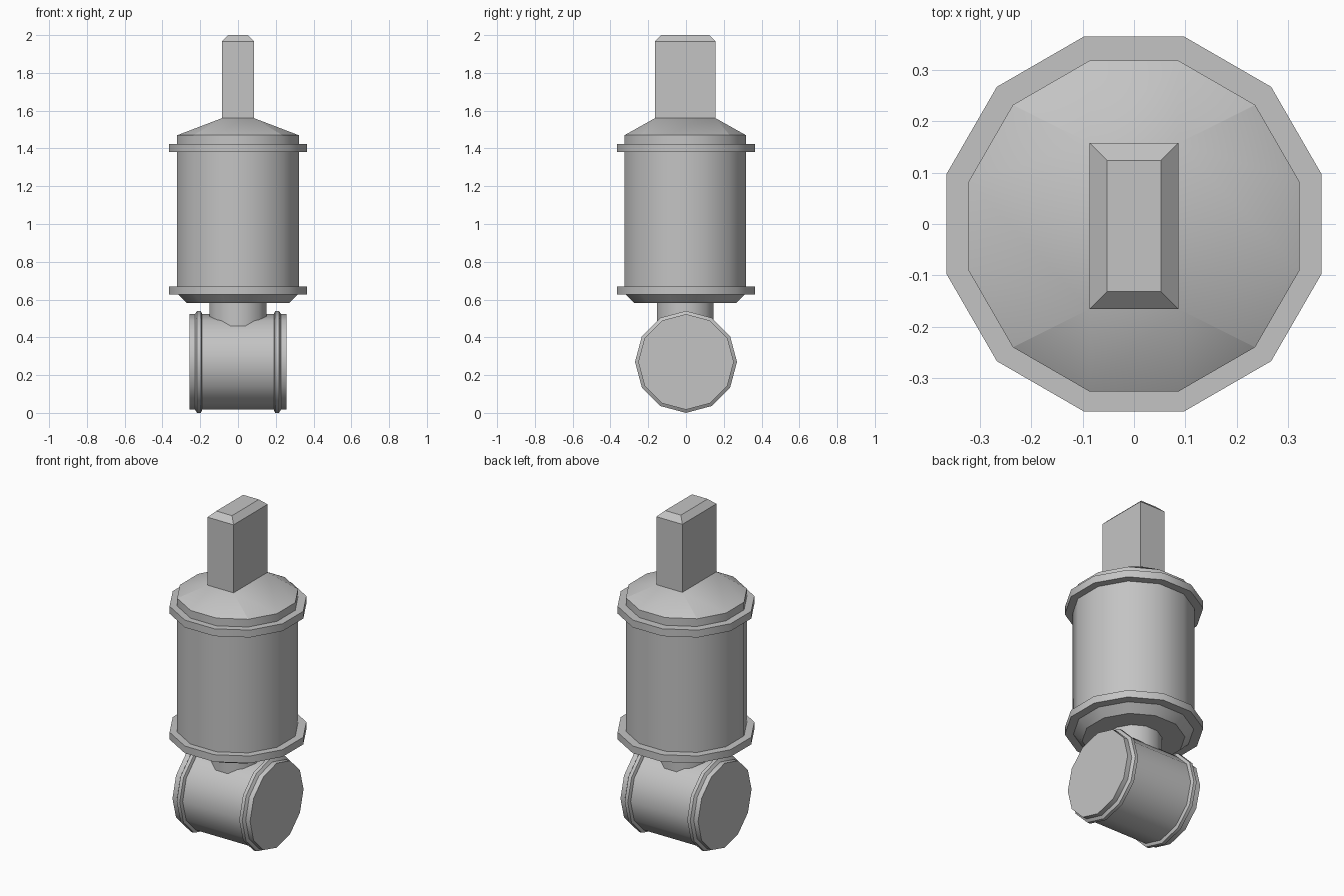
import bpy, bmesh
from math import cos, sin, pi, radians
from mathutils import Matrix

old = bpy.data.objects.get("Cube")
if old:
    bpy.data.objects.remove(old, do_unlink=True)

SIDES = 12
Y = -0.004          # drum axis offset
PIPE_Z = 0.27       # height of the cross pipe axis

grey = bpy.data.materials.new("plain_grey")
grey.use_nodes = True
color = (0.55, 0.55, 0.55, 1)
grey.diffuse_color = color
grey.node_tree.nodes["Principled BSDF"].inputs["Base Color"].default_value = color


def finish(name, bm):
    bmesh.ops.recalc_face_normals(bm, faces=bm.faces[:])
    mesh = bpy.data.meshes.new(name)
    bm.to_mesh(mesh)
    bm.free()
    mesh.materials.append(grey)
    obj = bpy.data.objects.new(name, mesh)
    bpy.context.collection.objects.link(obj)
    bpy.ops.object.select_all(action='DESELECT')
    obj.select_set(True)
    bpy.context.view_layer.objects.active = obj
    bpy.ops.object.shade_smooth_by_angle(angle=radians(31))
    return obj


def ring(bm, radius, z, phase):
    return [bm.verts.new((radius * cos(phase + 2 * pi * i / SIDES),
                          radius * sin(phase + 2 * pi * i / SIDES), z))
            for i in range(SIDES)]


def turned(name, profile, matrix, phase=pi / SIDES):
    """Closed solid turned from (radius, height) pairs."""
    bm = bmesh.new()
    rings = [ring(bm, r, z, phase) for r, z in profile]
    for a, b in zip(rings, rings[1:]):
        for i in range(SIDES):
            j = (i + 1) % SIDES
            bm.faces.new((a[i], a[j], b[j], b[i]))
    bm.faces.new(rings[0])
    bm.faces.new(rings[-1])
    bm.transform(matrix)
    return finish(name, bm)


# Upright drum with its flanges, base and neck
upright = Matrix.Translation((0, Y, 0))
turned("drum", [(0.333, 0.64), (0.333, 1.41)], upright)
for name, low, high in (("lower_flange", 0.627, 0.67), ("upper_flange", 1.38, 1.424)):
    turned(name, [(0.377, low), (0.377, high)], Matrix.Translation((0, 0, 0)))
turned("tapered_base", [(0.28, 0.582), (0.333, 0.632)], upright)
turned("neck", [(0.156, 0.44), (0.156, 0.60)], upright)

# Cap: twelve-sided collar that slopes up to a rectangle
HX, HY, CAP_Z = 0.086, 0.161, 1.56
bm = bmesh.new()
low = ring(bm, 0.333, 1.40, pi / SIDES)
rim = ring(bm, 0.333, 1.47, pi / SIDES)
corners = [bm.verts.new((x * HX, y * HY, CAP_Z))
           for x, y in ((1, 1), (-1, 1), (-1, -1), (1, -1))]
bm.faces.new(low)
bm.faces.new(corners)
for i in range(SIDES):
    j = (i + 1) % SIDES
    bm.faces.new((low[i], low[j], rim[j], rim[i]))
for k, corner in enumerate(corners):
    a, b, c = (rim[3 * k + n] for n in range(3))
    bm.faces.new((a, b, corner))
    bm.faces.new((b, c, corner))
    bm.faces.new((c, rim[(3 * k + 3) % SIDES], corners[(k + 1) % 4], corner))
    bm.edges.get((b, corner)).smooth = False
bm.transform(upright)
finish("sloped_cap", bm)

# Flat handle with a chamfered top
bm = bmesh.new()
levels = [[bm.verts.new((sx * x, sy * y + Y, z))
           for sx, sy in ((1, 1), (-1, 1), (-1, -1), (1, -1))]
          for x, y, z in ((HX, HY, 1.54), (HX, HY, 1.967), (0.052, 0.127, 2.0))]
for a, b in zip(levels, levels[1:]):
    for i in range(4):
        j = (i + 1) % 4
        bm.faces.new((a[i], a[j], b[j], b[i]))
bm.faces.new(levels[0])
bm.faces.new(levels[-1])
finish("handle", bm)

# Cross pipe with a raised band near each end
sideways = Matrix.Translation((0, 0, PIPE_Z)) @ Matrix.Rotation(pi / 2, 4, 'Y')
turned("cross_pipe", [(0.253, -0.257), (0.253, 0.257)], sideways, 0)
for side, name in ((1, "left_band"), (-1, "right_band")):
    profile = [(0.25, 0.188), (0.27, 0.197), (0.27, 0.217), (0.25, 0.23)]
    turned(name, [(r, side * x) for r, x in profile], sideways, 0)
